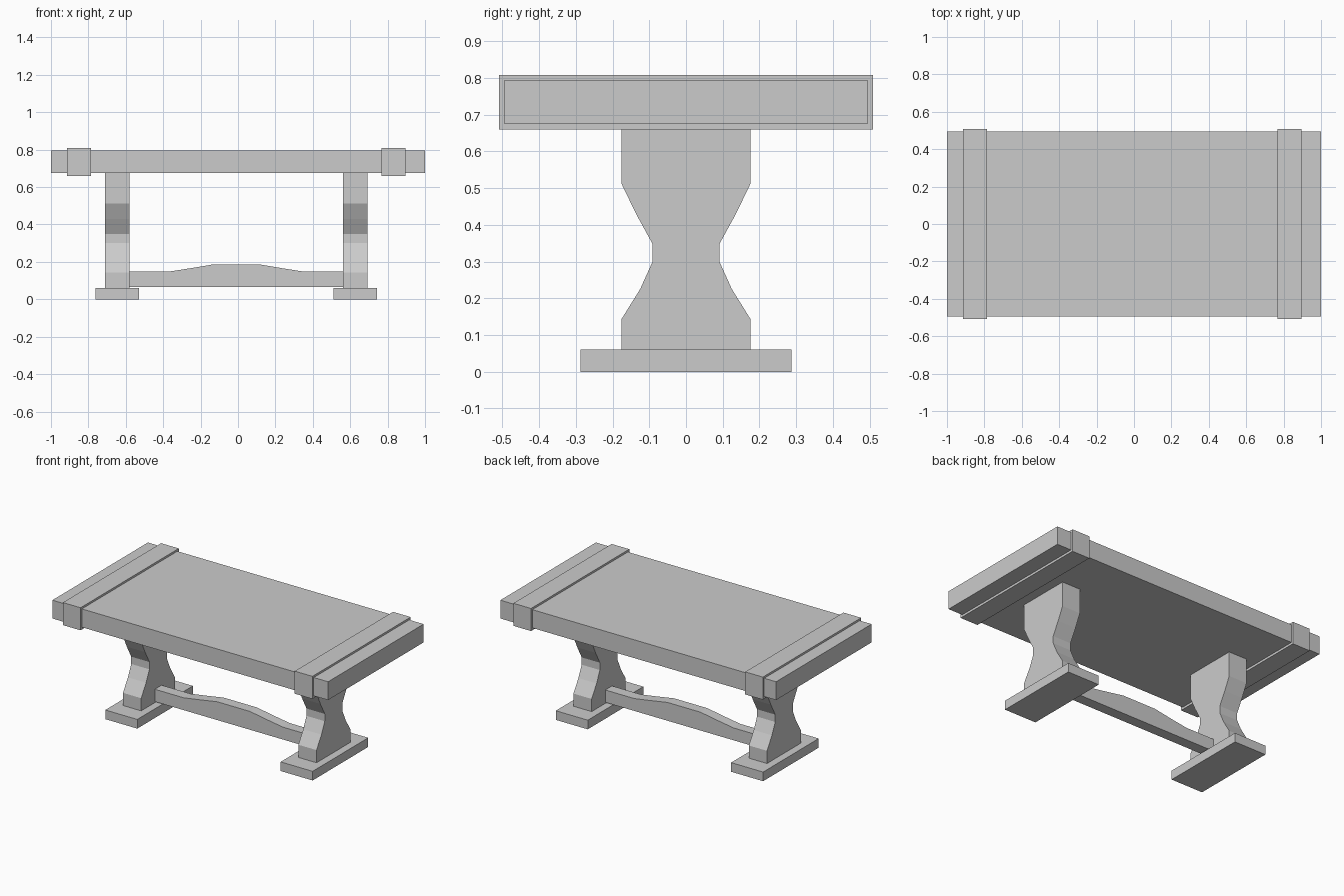
import bpy, bmesh
from mathutils import Vector

if "Cube" in bpy.data.objects:
    bpy.data.objects.remove(bpy.data.objects["Cube"])

CX = -0.009  # the base and bands sit slightly left of the slab centre


def finish(name, bm):
    bmesh.ops.recalc_face_normals(bm, faces=bm.faces[:])
    mesh = bpy.data.meshes.new(name)
    bm.to_mesh(mesh)
    bm.free()
    obj = bpy.data.objects.new(name, mesh)
    bpy.context.collection.objects.link(obj)
    return obj


def box(name, x, y, z):
    """Box from (min, max) pairs."""
    bm = bmesh.new()
    bmesh.ops.create_cube(bm, size=1)
    for v in bm.verts:
        v.co = Vector([(a + b) / 2 + c * (b - a) for (a, b), c in zip((x, y, z), v.co)])
    return finish(name, bm)


def extrude(name, points, direction):
    """Extrude a closed outline of 3D points along a direction."""
    bm = bmesh.new()
    face = bm.faces.new([bm.verts.new(p) for p in points])
    ext = bmesh.ops.extrude_face_region(bm, geom=[face], use_keep_orig=True)
    verts = [g for g in ext["geom"] if isinstance(g, bmesh.types.BMVert)]
    bmesh.ops.translate(bm, verts=verts, vec=direction)
    return finish(name, bm)


# Table top slab
box("table_top", (-1, 1), (-0.495, 0.495), (0.675, 0.795))

# Half outline of the waisted leg (y, z)
half = [(0.176, 0.06), (0.176, 0.143), (0.125, 0.225), (0.091, 0.30),
        (0.091, 0.348), (0.136, 0.43), (0.176, 0.513), (0.176, 0.675)]
outline = half + [(-y, z) for y, z in reversed(half)]

# Bands, legs and feet at both ends
for side, s in (("left", -1), ("right", 1)):
    bx, lx = CX + s * 0.841, CX + s * 0.636
    box(side + "_band", (bx - 0.064, bx + 0.064), (-0.509, 0.509), (0.66, 0.808))
    extrude(side + "_leg", [(lx - 0.066, y, z) for y, z in outline], (0.132, 0, 0))
    box(side + "_foot", (lx - 0.116, lx + 0.116), (-0.288, 0.288), (0, 0.06))

# Stretcher with a gently raised middle
rise = [(0.57, 0.067), (0.57, 0.148), (0.36, 0.148), (0.245, 0.166), (0.12, 0.187)]
beam = rise + [(-x, z) for x, z in reversed(rise)]
extrude("stretcher", [(CX + x, -0.035, z) for x, z in beam], (0, 0.07, 0))
